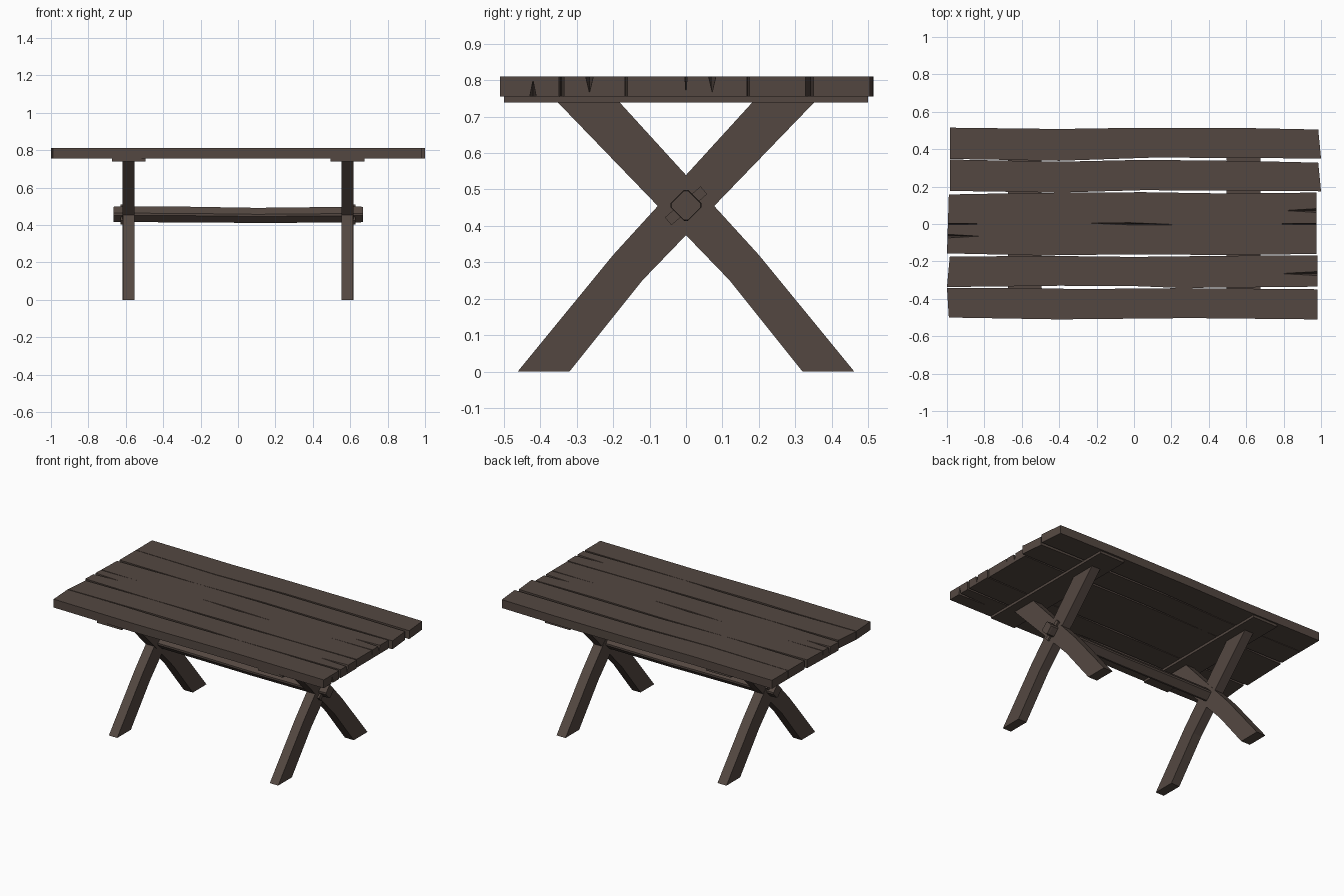
import bpy, bmesh, math
from mathutils import Vector, Matrix

if "Cube" in bpy.data.objects:
    bpy.data.objects.remove(bpy.data.objects["Cube"])

wood = bpy.data.materials.new("dark brown wood")
wood.diffuse_color = (0.088, 0.064, 0.053, 1)
wood.use_nodes = True
wood.node_tree.nodes["Principled BSDF"].inputs["Base Color"].default_value = wood.diffuse_color


def make(name, bm):
    bmesh.ops.recalc_face_normals(bm, faces=bm.faces)
    me = bpy.data.meshes.new(name)
    bm.to_mesh(me)
    bm.free()
    me.materials.append(wood)
    ob = bpy.data.objects.new(name, me)
    bpy.context.collection.objects.link(ob)
    return ob


def prism(name, outline, offset):
    """Extrude a closed 3D outline along an offset vector."""
    bm = bmesh.new()
    f = bm.faces.new([bm.verts.new(p) for p in outline])
    g = bmesh.ops.extrude_face_region(bm, geom=[f])
    vs = [v for v in g["geom"] if isinstance(v, bmesh.types.BMVert)]
    bmesh.ops.translate(bm, verts=vs, vec=offset)
    return make(name, bm)


def box(name, size, loc, rot=None):
    bm = bmesh.new()
    bmesh.ops.create_cube(bm, size=1)
    bmesh.ops.scale(bm, vec=size, verts=bm.verts)
    if rot:
        bmesh.ops.rotate(bm, matrix=rot, verts=bm.verts)
    bmesh.ops.translate(bm, vec=loc, verts=bm.verts)
    return make(name, bm)


def cut(ob, points):
    """Carve the convex hull of a few points out of a part (a split in the wood)."""
    bm = bmesh.new()
    vs = [bm.verts.new(p) for p in points]
    bmesh.ops.convex_hull(bm, input=vs)
    cutter = make("split_cutter", bm)
    cutter.hide_render = True
    mod = ob.modifiers.new("split", 'BOOLEAN')
    mod.operation, mod.solver, mod.object = 'DIFFERENCE', 'EXACT', cutter
    bpy.context.view_layer.objects.active = ob
    bpy.ops.object.modifier_apply(modifier=mod.name)
    bpy.data.objects.remove(cutter)


ZB, ZT = 0.755, 0.81


def end_split(ob, side, tip, y, w, below=False):
    # wedge that is widest at the plank end and fades to a point at tip
    a, b = (ZB - 0.001, ZT - 0.001) if below else (ZT + 0.001, ZB + 0.001)
    x = side * 1.02
    cut(ob, [(x, y - w / 2, a), (x, y + w / 2, a), (x, y, b), (tip, y, a)])


# Tabletop planks: wavy upper and lower edges, seen from above
planks = {
    "plank_back": ([(-.985, .515), (-.4, .508), (0, .514), (.6, .513), (.985, .505)],
                   [(-.985, .348), (-.4, .338), (.1, .355), (.6, .353), (1, .35)]),
    "plank_back_inner": ([(-.985, .345), (-.4, .333), (.05, .343), (.6, .337), (.985, .328)],
                         [(-.985, .177), (-.4, .168), (.05, .181), (.5, .178), (1, .175)]),
    "plank_middle": ([(-.99, .158), (-.6, .165), (-.35, .168), (.05, .17), (.5, .163), (.975, .168)],
                     [(-1, -.157), (-.5, -.168), (0, -.162), (.5, -.166), (.975, -.16)]),
    "plank_front_inner": ([(-.985, -.175), (-.5, -.17), (0, -.176), (.5, -.17), (.98, -.168)],
                          [(-1, -.337), (-.4, -.33), (0, -.332), (.25, -.342), (.98, -.335)]),
    "plank_front": ([(-1, -.342), (-.6, -.341), (-.3, -.348), (.25, -.343), (.98, -.349)],
                    [(-.99, -.5), (-.4, -.51), (.3, -.503), (.98, -.51)]),
}
top = {}
for name, (upper, lower) in planks.items():
    ring = [(x, y, ZB) for x, y in upper + lower[::-1]]
    top[name] = prism(name, ring, (0, 0, ZT - ZB))

# Splits in the planks
mid = top["plank_middle"]
end_split(mid, 1, 0.80, 0.072, 0.026)
end_split(mid, -1, -0.82, -0.065, 0.022)
end_split(mid, 1, 0.64, 0.0, 0.007)
end_split(mid, -1, -0.72, 0.0, 0.007)
end_split(top["plank_front_inner"], 1, 0.78, -0.265, 0.026)
end_split(top["plank_front"], 1, 0.78, -0.42, 0.022, below=True)
cut(mid, [(-.28, .006, ZT + .001), (-.02, .007, ZT + .001), (.26, -.004, ZT + .001),
          (-.02, -.005, ZT + .001), (-.02, .001, ZT - .03)])

# Trestles: batten, crossed bent legs and wedge at each end
leg = [(-.355, .742), (.12, .25), (.32, 0), (.462, 0), (.2, .32), (-.185, .742)]
for side, label in ((-1, "left"), (1, "right")):
    cx = side * 0.585
    box(label + "_batten", (.18, 1.0, .017), (cx, 0, .7475))
    for s, w, tag in ((1, .065, "a"), (-1, .061, "b")):
        prism(f"{label}_leg_{tag}", [(cx - w / 2, s * y, z) for y, z in leg], (w, 0, 0))
    box(label + "_wedge", (.018, .13, .028), (side * .62, 0, .455),
        Matrix.Rotation(math.radians(41), 3, 'X'))

# Stretcher beam: diamond section with clipped corners, slight sag
bm = bmesh.new()
R, c = 0.042, 0.006
section = [(R, -c), (R, c), (c, R), (-c, R), (-R, c), (-R, -c), (-c, -R), (c, -R)]
rings = []
for x, dz, k in ((-.665, .001, .95), (-.655, .001, 1), (-.3, 0, 1), (.1, -.005, .96),
                 (.35, -.003, .98), (.655, 0, 1), (.668, 0, .95)):
    rings.append([bm.verts.new((x, y * k, .456 + dz + z * k)) for y, z in section])
for a, b in zip(rings, rings[1:]):
    for i in range(8):
        j = (i + 1) % 8
        bm.faces.new((a[i], a[j], b[j], b[i]))
bm.faces.new(rings[0])
bm.faces.new(rings[-1])
make("stretcher_beam", bm)
